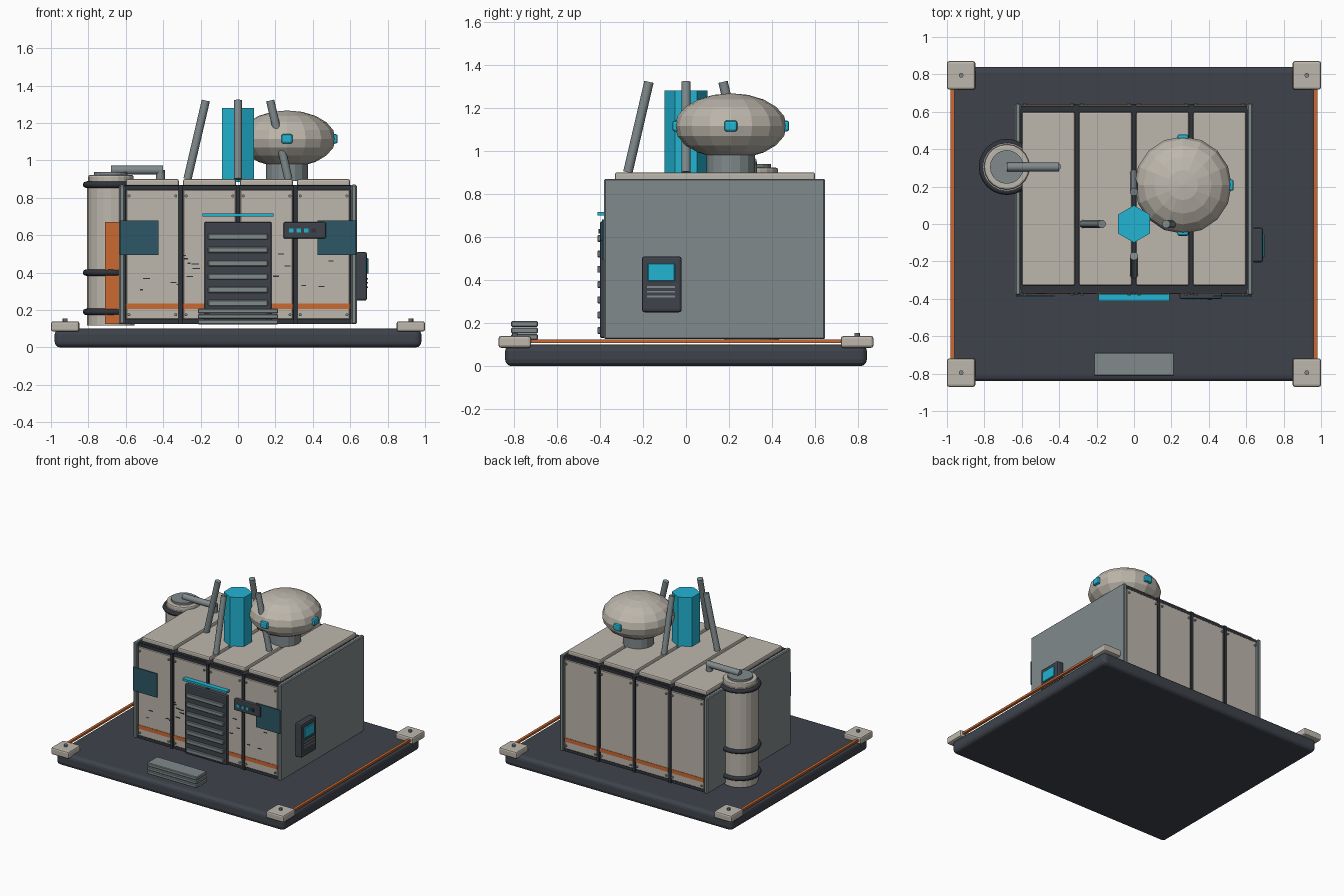
import bpy, math, random
from mathutils import Vector

if "Cube" in bpy.data.objects:
    bpy.data.objects.remove(bpy.data.objects["Cube"])

random.seed(4)


def material(name, hexcode):
    def lin(c):
        return c / 12.92 if c <= 0.04045 else ((c + 0.055) / 1.055) ** 2.4
    m = bpy.data.materials.new(name)
    rgb = [lin(int(hexcode[i:i + 2], 16) / 255) for i in (0, 2, 4)]
    m.diffuse_color = (*rgb, 1)
    m.use_nodes = True
    m.node_tree.nodes["Principled BSDF"].inputs["Base Color"].default_value = m.diffuse_color
    return m


DARK = material("dark_slate", "3E434B")
SEAM = material("black_rubber", "30343A")
LIGHT = material("warm_white", "BDB7AC")
GRAY = material("steel_gray", "808A8C")
CYAN = material("cyan_glow", "22B4D2")
ORANGE = material("orange_paint", "CB6A32")
TEAL = material("teal_glass", "2D5766")


def finish(ob, name, mat, bevel=0, segs=2):
    ob.name = name
    ob.data.materials.append(mat)
    if bevel:
        b = ob.modifiers.new("bevel", 'BEVEL')
        b.width, b.segments = bevel, segs
    return ob


def box(name, mat, x, y, z, bevel=0, segs=2):
    """Box from (min, max) pairs on each axis."""
    c = [(a + b) / 2 for a, b in (x, y, z)]
    bpy.ops.mesh.primitive_cube_add(size=1, location=c)
    ob = bpy.context.object
    ob.scale = [b - a for a, b in (x, y, z)]
    bpy.ops.object.transform_apply(location=False, rotation=False, scale=True)
    return finish(ob, name, mat, bevel, segs)


def rod(name, mat, a, b, r, sides=12, bevel=0, turn=0, smooth=False):
    """Cylinder between two points."""
    a, b = Vector(a), Vector(b)
    bpy.ops.mesh.primitive_cylinder_add(vertices=sides, radius=r, depth=(b - a).length,
                                        location=(a + b) / 2)
    ob = bpy.context.object
    ob.rotation_euler = (b - a).to_track_quat('Z', 'Y').to_euler()
    if turn:
        ob.rotation_euler = (0, 0, turn)
    finish(ob, name, mat, bevel)
    if smooth:
        bpy.ops.object.shade_smooth_by_angle(angle=math.radians(40))
    return ob


# Ground slab, corner feet and side rails
box("base_slab", DARK, (-.98, .98), (-.84, .84), (0, .1), .03, 3)
for sx in (-1, 1):
    for sy in (-1, 1):
        x, y = sx * .924, sy * .795
        box("corner_foot", LIGHT, (x - .076, x + .076), (y - .076, y + .076), (.085, .14), .012)
        rod("foot_bolt", GRAY, (x, y, .13), (x, y, .155), .013, 8)
    box("side_rail", ORANGE, (sx * .97 - .01, sx * .97 + .01), (-.73, .73), (.108, .124))

# Cabin core and end walls
Y0, Y1 = -.38, .645
box("cabin_core", SEAM, (-.607, .607), (Y0 + .03, Y1 - .03), (.125, .868))
for sx in (-1, 1):
    box("end_wall", GRAY, (sx * .62 - .015, sx * .62 + .015), (Y0, Y1), (.125, .87), .006, 1)

# Cladding: four bays of front, back and roof panels
for i in range(4):
    cx = -.4575 + .305 * i
    xs = (cx - .141, cx + .141)
    box("roof_panel", LIGHT, xs, (-.33, .6), (.86, .9), .01)
    for face, s in ((Y0, -1), (Y1, 1)):
        out = face - s * .008
        box("wall_panel", LIGHT, xs, sorted((out, out - s * .025)), (.15, .842), .004, 1)
        box("wall_stripe", ORANGE, xs, sorted((out + s * .003, out - s * .004)), (.205, .235))
        for bx in (cx - .125, cx + .125):
            for bz in (.175, .81):
                rod("panel_bolt", GRAY, (bx, out - s * .005, bz), (bx, out + s * .009, bz), .008, 8)

# Seam strips and top and bottom trims on both long walls
for face, s in ((Y0, -1), (Y1, 1)):
    for x in (-.31, 0, .31):
        box("seam_strip", SEAM, (x - .012, x + .012),
            sorted((face - s * .03, face - s * .003)), (.125, .868))
    for z in (.1385, .853):
        box("wall_trim", SEAM, (-.605, .605),
            sorted((face - s * .03, face - s * .014)), (z - .013, z + .013))

# Slatted door with light bar
box("door", DARK, (-.18, .18), (-.4, -.36), (.13, .672), .01)
for i in range(7):
    z = .592 - i * .071
    box("door_slat", GRAY, (-.16, .16), (-.412, -.395), (z - .016, z + .016), .004, 1)
box("door_light_bar", CYAN, (-.19, .19), (-.412, -.375), (.7, .716))

# Steps
for i in range(3):
    z = .122 + i * .03
    box("step_slab", GRAY, (-.215, .215), (-.813, -.687), (z, z + .027), .005, 1)

# Front windows and scuff marks
for s in (-1, 1):
    box("window", TEAL, sorted((s * .425, s * .632)), (-.389, -.381), (.495, .68))
for i in range(18):
    x = random.choice((-1, 1)) * random.uniform(.2, .55)
    z = random.uniform(.27, .65)
    w = random.uniform(.008, .02)
    box("scuff_mark", SEAM, (x - w, x + w), (-.375, -.37), (z - .003, z + .003))

# Status panel beside the door
box("status_panel", DARK, (.243, .47), (-.4, -.365), (.582, .67), .008)
for x in (.285, .325, .365, .405):
    mat = CYAN if x < .4 else SEAM
    box("status_lamp", mat, (x - .011, x + .011), (-.407, -.398), (.615, .637))

# Control box on the right wall
box("control_box", DARK, (.63, .69), (-.205, -.02), (.25, .51), .012)
box("control_screen", CYAN, (.685, .698), (-.178, -.052), (.395, .477), .003, 1)
for z in (.367, .345, .323):
    box("control_vent", GRAY, (.686, .695), (-.18, -.05), (z - .004, z + .004))

# Tank on the left wall, with bands, cap and pipe
tx, ty = -.68, .305
rod("tank_body", LIGHT, (tx, ty, .118), (tx, ty, .89), .127, 20)
rod("tank_cap", LIGHT, (tx, ty, .88), (tx, ty, .922), .122, 20, .01)
rod("tank_lid", GRAY, (tx, ty, .91), (tx, ty, .938), .09, 20)
for z in (.19, .4, .87):
    bpy.ops.mesh.primitive_torus_add(major_segments=24, minor_segments=8, major_radius=.133,
                                     minor_radius=.017, location=(tx, ty, z))
    finish(bpy.context.object, "tank_band", SEAM)
    bpy.ops.object.shade_smooth_by_angle(angle=math.radians(60))
box("tank_marking", ORANGE, (-.71, -.63), (.17, .179), (.125, .672))
rod("tank_pipe", GRAY, (tx, ty, .948), (-.4, ty, .948), .024, 12, smooth=True)
rod("tank_pipe_end", GRAY, (-.415, ty, .95), (-.415, ty, .895), .024, 12, smooth=True)

# Hexagonal crystal column and its four leaning braces
rod("crystal_column", CYAN, (0, 0, .885), (0, 0, 1.28), .1, 6, turn=math.tau / 6)
for k in range(4):
    c, s = round(math.cos(k * math.pi / 2)), round(math.sin(k * math.pi / 2))
    rod("column_brace", GRAY, (c * .27, s * .27, .9), (c * .172, s * .172, 1.32), .022, 10, smooth=True)

# Sensor dome with neck and four lenses
dx, dy, dz = .262, .208, 1.115
rod("dome_neck", GRAY, (dx, dy, .89), (dx, dy, 1.02), .112, 16)
bpy.ops.mesh.primitive_uv_sphere_add(segments=16, ring_count=10, radius=1, location=(dx, dy, dz))
bpy.context.object.scale = (.26, .26, .152)
finish(bpy.context.object, "sensor_dome", LIGHT)
for k in range(4):
    x = dx + .255 * round(math.cos(k * math.pi / 2))
    y = dy + .255 * round(math.sin(k * math.pi / 2))
    hx, hy = (.016, .03) if k % 2 == 0 else (.03, .016)
    box("dome_lens", CYAN, (x - hx, x + hx), (y - hy, y + hy), (dz - .025, dz + .025), .01)
